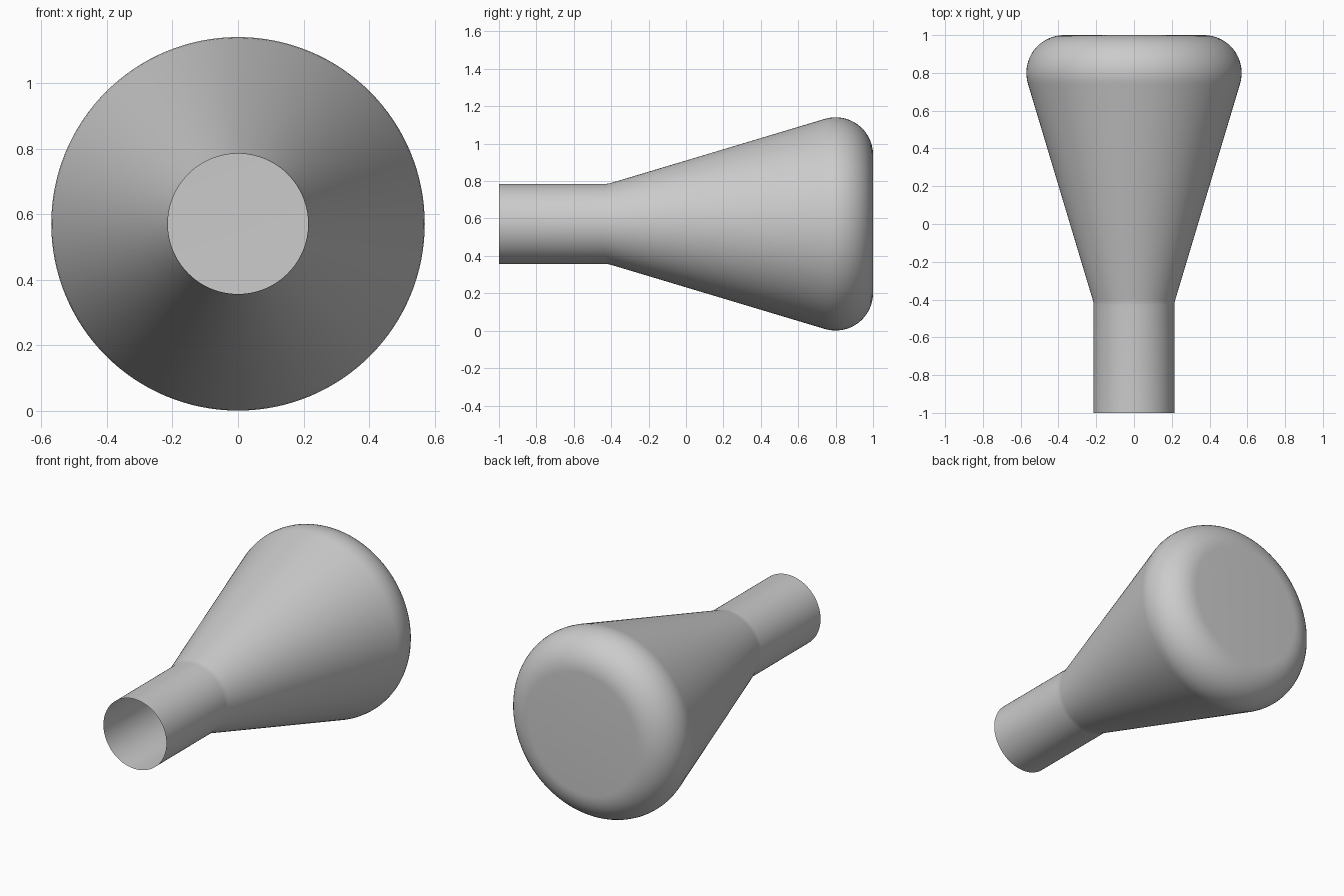
import bpy, bmesh
from math import sin, cos, pi, radians

if "Cube" in bpy.data.objects:
    bpy.data.objects.remove(bpy.data.objects["Cube"])

SEGMENTS = 128
CENTRE_Z = 0.571

# profile as (radius, y): open tube, soft neck bend, cone
profile = [(0.214, -1.0), (0.214, -0.43), (0.2155, -0.415), (0.2195, -0.398)]
# rounded rim, tangent to the cone and to the flat end
for i in range(17):
    a = radians(-16.7 + i * (90 + 16.7) / 16)
    profile.append((0.37 + 0.2 * cos(a), 0.8 + 0.2 * sin(a)))

# revolve the profile about the y axis
bm = bmesh.new()
rings = []
for r, y in profile:
    rings.append([bm.verts.new((r * cos(2 * pi * k / SEGMENTS), y,
                                CENTRE_Z + r * sin(2 * pi * k / SEGMENTS)))
                  for k in range(SEGMENTS)])
for a, b in zip(rings, rings[1:]):
    for k in range(SEGMENTS):
        n = (k + 1) % SEGMENTS
        bm.faces.new((a[k], b[k], b[n], a[n]))
# flat closed end; the tube end stays open
bm.faces.new(rings[-1][::-1])
for f in bm.faces:
    f.smooth = True
bm.normal_update()

mesh = bpy.data.meshes.new("flared_funnel")
bm.to_mesh(mesh)
bm.free()
funnel = bpy.data.objects.new("flared_funnel", mesh)
bpy.context.collection.objects.link(funnel)

# smooth shading
bpy.context.view_layer.objects.active = funnel
funnel.select_set(True)
bpy.ops.object.shade_smooth_by_angle(angle=radians(30))
